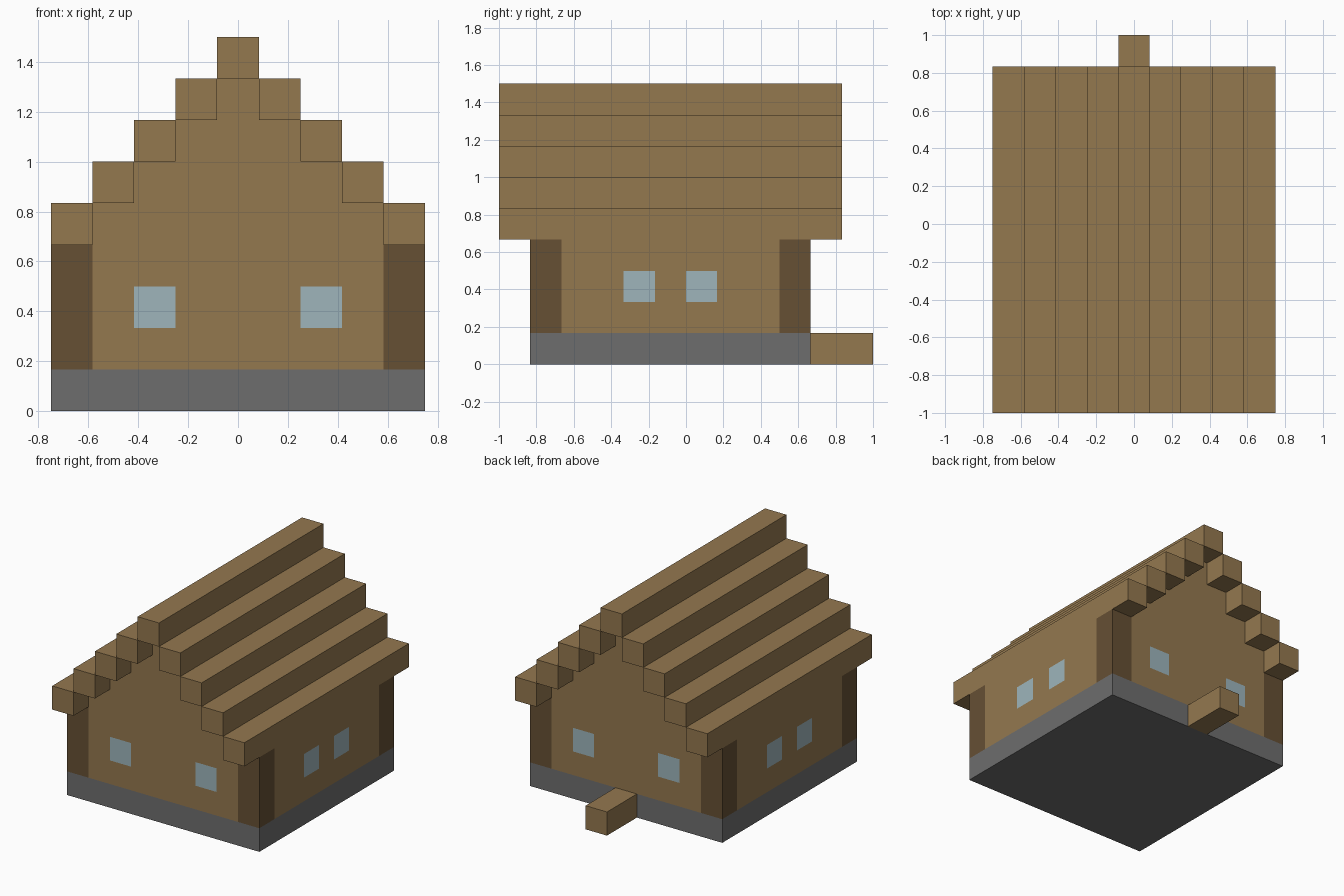
import bpy
import bmesh
from mathutils import Vector

if "Cube" in bpy.data.objects:
    bpy.data.objects.remove(bpy.data.objects["Cube"], do_unlink=True)

U = 1 / 6          # one building block
MID = -U / 2       # centre of the house in y


def material(name, rgb):
    mat = bpy.data.materials.new(name)
    mat.use_nodes = True
    mat.diffuse_color = (*rgb, 1)
    bsdf = mat.node_tree.nodes["Principled BSDF"]
    bsdf.inputs["Base Color"].default_value = (*rgb, 1)
    bsdf.inputs["Roughness"].default_value = 0.9
    return mat


plank = material("plank_wood", (0.296, 0.188, 0.078))
log = material("dark_log", (0.133, 0.080, 0.034))
glass = material("pale_glass", (0.342, 0.462, 0.500))
stone = material("grey_stone", (0.155, 0.155, 0.155))


def finish(bm, name, *mats):
    bmesh.ops.recalc_face_normals(bm, faces=bm.faces)
    mesh = bpy.data.meshes.new(name)
    bm.to_mesh(mesh)
    bm.free()
    for mat in mats:
        mesh.materials.append(mat)
    obj = bpy.data.objects.new(name, mesh)
    bpy.context.collection.objects.link(obj)
    return obj


def box_mesh(low, high):
    """Box between two corners, given in blocks."""
    bm = bmesh.new()
    bmesh.ops.create_cube(bm, size=1)
    low, high = Vector(low), Vector(high)
    for v in bm.verts:
        v.co = ((low + high) / 2 + v.co * (high - low)) * U
    return bm


def box(name, low, high, mat):
    return finish(box_mesh(low, high), name, mat)


# Stone base and back doorstep
box("foundation", (-4.5, -5, 0), (4.5, 4, 1), stone)
box("back_step", (-0.5, 4, 0), (0.5, 6, 1), plank)

# Storey walls, cut along the corner posts and windows
bm = box_mesh((-4.5, -5, 1), (4.5, 4, 4))
cuts = [(0, s * d * U) for d in (1.5, 2.5, 3.5) for s in (-1, 1)]
cuts += [(1, MID + s * d * U) for d in (0.5, 1.5, 3.5) for s in (-1, 1)]
cuts += [(2, 2 * U), (2, 3 * U)]
for axis, offset in cuts:
    normal = Vector([float(i == axis) for i in range(3)])
    bmesh.ops.bisect_plane(bm, geom=bm.verts[:] + bm.edges[:] + bm.faces[:],
                           dist=1e-5, plane_co=normal * offset, plane_no=normal)
bm.normal_update()
for f in bm.faces:
    c = f.calc_center_median()
    x, y, z = abs(c.x) / U, abs(c.y - MID) / U, c.z / U
    end_wall = abs(f.normal.y) > 0.5
    side_wall = abs(f.normal.x) > 0.5
    across = x if end_wall else y
    near = 1.5 if end_wall else 0.5
    if (end_wall or side_wall) and across > 3.5:
        f.material_index = 1
    elif (end_wall or side_wall) and 2 < z < 3 and near < across < near + 1:
        f.material_index = 2
bmesh.ops.dissolve_limit(bm, angle_limit=0.01, verts=bm.verts, edges=bm.edges,
                         delimit={'MATERIAL'})
finish(bm, "storey_walls", plank, log, glass)

# Stepped gable filling the space beneath the roof beams
right_edge = []
for i in range(4):
    right_edge += [(3.5 - i, 4 + i), (3.5 - i, 5 + i)]
outline = right_edge + [(-x, z) for x, z in reversed(right_edge)]
bm = bmesh.new()
face = bm.faces.new([bm.verts.new((x * U, -5 * U, z * U)) for x, z in outline])
extruded = bmesh.ops.extrude_face_region(bm, geom=[face])["geom"]
bmesh.ops.translate(bm, vec=(0, 9 * U, 0),
                    verts=[g for g in extruded if isinstance(g, bmesh.types.BMVert)])
finish(bm, "gable", plank)

# Roof beams stepping up to the ridge
for i in range(4):
    for side, label in ((1, "left"), (-1, "right")):
        x = side * (4 - i)
        box(f"roof_beam_{label}_{i + 1}", (x - 0.5, -6, 4 + i), (x + 0.5, 5, 5 + i), plank)
box("ridge_beam", (-0.5, -6, 8), (0.5, 5, 9), plank)
